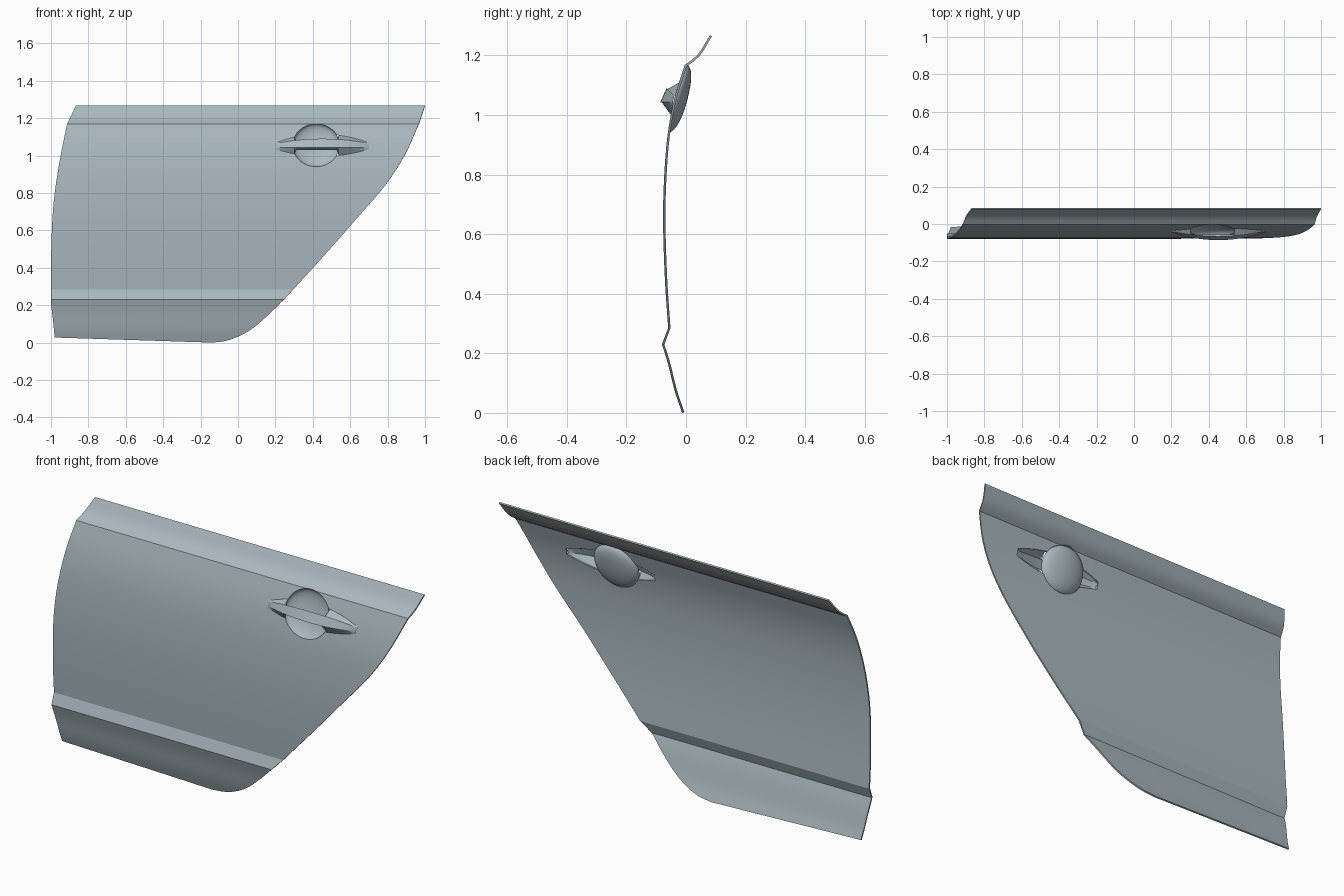
import bpy, bmesh, math

if "Cube" in bpy.data.objects:
    bpy.data.objects.remove(bpy.data.objects["Cube"], do_unlink=True)

paint = bpy.data.materials.new("blue_grey_paint")
paint.use_nodes = True
COLOUR = (0.40, 0.48, 0.52, 1)
paint.diffuse_color = COLOUR
paint.node_tree.nodes["Principled BSDF"].inputs["Base Color"].default_value = COLOUR


def smooth(points, t):
    """Smooth curve through (t, value) points."""
    last = len(points) - 1
    slope = lambda i: ((points[min(i + 1, last)][1] - points[max(i - 1, 0)][1])
                       / (points[min(i + 1, last)][0] - points[max(i - 1, 0)][0]))
    t = min(max(t, points[0][0]), points[-1][0])
    i = max(k for k in range(last) if points[k][0] <= t)
    (t0, a), (t1, b) = points[i], points[i + 1]
    h = t1 - t0
    s = (t - t0) / h
    return (a * (1 + 2 * s) * (1 - s) ** 2 + b * s * s * (3 - 2 * s)
            + h * s * (1 - s) * (slope(i) * (1 - s) - slope(i + 1) * s))


def creased(pieces, t):
    """Several smooth pieces meeting at sharp creases."""
    for piece in pieces:
        if t <= piece[-1][0]:
            return smooth(piece, t)
    return smooth(pieces[-1], t)


# Panel depth by height, and the two side edges by height
SECTION = [
    [(0, -.013), (.07, -.037), (.17, -.062), (.23, -.081)],
    [(.23, -.081), (.285, -.06)],
    [(.285, -.06), (.45, -.071), (.65, -.077), (.8, -.073), (.94, -.061),
     (1.06, -.038), (1.168, -.004)],
    [(1.168, -.004), (1.2, .037), (1.268, .08)],
]
REAR_EDGE = [
    [(0, -.98), (.12, -.99), (.23, -1), (.55, -.997), (.765, -.984), (.98, -.952), (1.168, -.914)],
    [(1.168, -.914), (1.268, -.866)],
]
FRONT_EDGE = [[(0, -.14), (.006, -.08), (.027, -.01), (.07, .07), (.134, .147), (.23, .245),
               (.47, .465), (.658, .63), (.845, .79), (1, .89), (1.168, .965), (1.268, 1)]]


def depth(z):
    return creased(SECTION, z)


def make(name, bm):
    mesh = bpy.data.meshes.new(name)
    bm.to_mesh(mesh)
    bm.free()
    obj = bpy.data.objects.new(name, mesh)
    bpy.context.collection.objects.link(obj)
    mesh.materials.append(paint)
    return obj


def loft(name, rows, closed=False, recalc=False):
    """Skin a list of equal-length point rows."""
    bm = bmesh.new()
    grid = [[bm.verts.new(p) for p in row] for row in rows]
    n = len(rows[0])
    for a, b in zip(grid, grid[1:]):
        for j in range(n if closed else n - 1):
            k = (j + 1) % n
            bm.faces.new((a[j], a[k], b[k], b[j]))
    if recalc:
        bmesh.ops.remove_doubles(bm, verts=bm.verts, dist=1e-5)
        bmesh.ops.recalc_face_normals(bm, faces=bm.faces)
    return make(name, bm)


def finish(obj, angle):
    bpy.ops.object.select_all(action='DESELECT')
    obj.select_set(True)
    bpy.context.view_layer.objects.active = obj
    for mod in list(obj.modifiers):
        bpy.ops.object.modifier_apply(modifier=mod.name)
    bpy.ops.object.shade_smooth_by_angle(angle=math.radians(angle))


def thicken(obj, amount):
    mod = obj.modifiers.new("thickness", 'SOLIDIFY')
    mod.thickness = amount
    mod.offset = -1


def cutter(name, outline):
    bm = bmesh.new()
    front = bm.faces.new([bm.verts.new((x, -.3, z)) for x, z in outline])
    out = bmesh.ops.extrude_face_region(bm, geom=[front])
    for v in out["geom"]:
        if isinstance(v, bmesh.types.BMVert):
            v.co.y = .3
    bmesh.ops.recalc_face_normals(bm, faces=bm.faces)
    obj = make(name, bm)
    obj.hide_render = True
    obj.hide_set(True)
    return obj


# Door panel: rows of height, with the lower edge rising slightly at one end
heights = [0, .002, .006, .012, .02, .03, .045, .065, .09, .115, .14, .17, .2, .23, .285]
heights += [.285 + (1.168 - .285) * i / 26 for i in range(1, 27)]
heights += [1.168 + .1 * i / 6 for i in range(1, 7)]
rows = []
for z in heights:
    x0, x1 = creased(REAR_EDGE, z), creased(FRONT_EDGE, z)
    row = []
    for i in range(25):
        x = x0 + (x1 - x0) * i / 24
        lift = .027 * max(0, (-.14 - x) / .84) * max(0, 1 - z / .17)
        row.append((x, depth(z + lift), z + lift))
    rows.append(row)
panel = loft("door_panel", rows)
thicken(panel, .008)

# Handle: lens-shaped pull, with a free bar across the middle
MID, HALF = .45, .25
BOWL_X, BOWL_Z, BOWL_W, BOWL_H = .418, 1.055, .125, .115


def bulge(x):
    return max(0, 1 - ((x - MID) / HALF) ** 2)


def lens_edges(x):
    w = bulge(x)
    return 1.068 + .046 * w, 1.034 - .038 * w


def handle_section(x, bar):
    w = bulge(x)
    top, bottom = lens_edges(x)
    z1 = 1.064 + .026 * w
    ridge = [(x, depth(z1) - .034 * w - .002, z1), (x, depth(1.043) - .042 * w - .002, 1.043)]
    if bar:
        return [(x, -.055, z1 - .006)] + ridge + [(x, -.055, 1.03)]
    return [(x, depth(top), top)] + ridge + [(x, depth(bottom), bottom)]


def span(a, b, n):
    return [a + (b - a) * i / n for i in range(n + 1)]


BAR_A, BAR_B = .31, .53
sections = [handle_section(x, False) for x in span(MID - HALF, BAR_A - .008, 8)]
sections += [handle_section(x, True) for x in span(BAR_A, BAR_B, 12)]
sections += [handle_section(x, False) for x in span(BAR_B + .008, MID + HALF, 10)]
handle = loft("door_handle", [s[::-1] for s in zip(*sections)][::-1])
bar_back = loft("handle_bar_back", [[handle_section(x, True)[i] for x in span(BAR_A, BAR_B, 12)]
                                    for i in (0, 3)])

# Finger recess: a shallow bowl whose rim follows the panel
rings = []
for k in range(11):
    r = math.cos(k / 10 * math.pi / 2)
    ring = []
    for j in range(48):
        a = j / 48 * math.tau
        z = BOWL_Z + BOWL_H * r * math.sin(a)
        ring.append((BOWL_X + BOWL_W * r * math.cos(a), depth(z) + .045 * math.sqrt(1 - r * r), z))
    rings.append(ring)
bowl = loft("handle_recess", rings, closed=True, recalc=True)

# Openings in the panel behind the handle and the recess
xs = span(MID - HALF, MID + HALF, 24)
openings = [
    cutter("handle_opening_cutter", [(x, lens_edges(x)[1]) for x in xs]
           + [(x, lens_edges(x)[0]) for x in xs[::-1]]),
    cutter("recess_opening_cutter", [(p[0], p[2]) for p in rings[0]]),
]
for hole in openings:
    mod = panel.modifiers.new("opening", 'BOOLEAN')
    mod.operation = 'DIFFERENCE'
    mod.solver = 'EXACT'
    mod.object = hole

finish(panel, 20)
finish(handle, 25)
finish(bar_back, 25)
finish(bowl, 50)
for hole in openings:
    bpy.data.objects.remove(hole, do_unlink=True)
